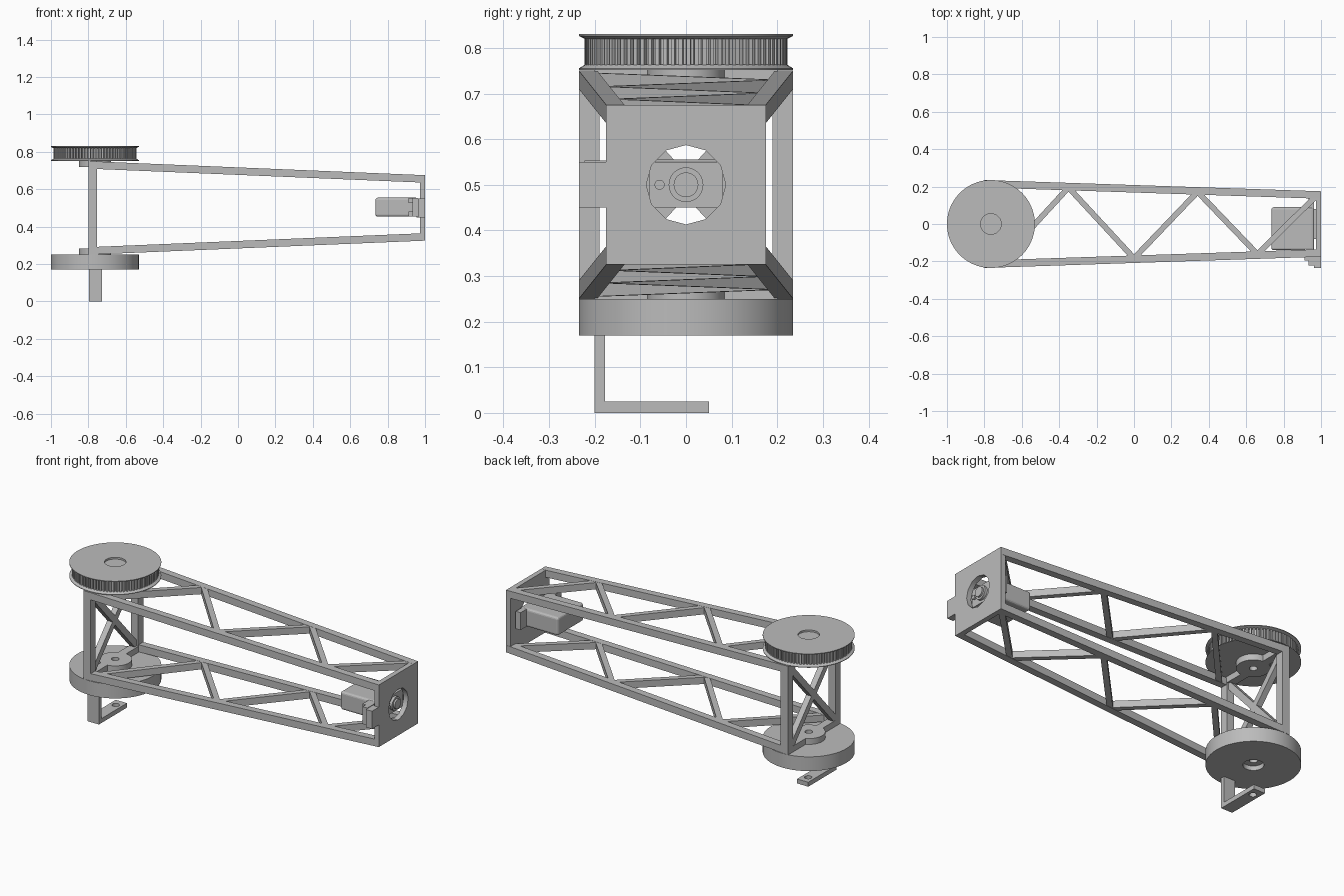
import bpy, bmesh, math
from mathutils import Vector, Matrix

cube = bpy.data.objects.get("Cube")
if cube:
    bpy.data.objects.remove(cube, do_unlink=True)

grey = bpy.data.materials.new("plain grey")
grey.use_nodes = True
grey.diffuse_color = (0.5, 0.5, 0.5, 1)
grey.node_tree.nodes["Principled BSDF"].inputs["Base Color"].default_value = grey.diffuse_color

AXIS_X, MID_Z = -0.765, 0.5


def finish(name, bm, smooth=False):
    bmesh.ops.recalc_face_normals(bm, faces=bm.faces)
    mesh = bpy.data.meshes.new(name)
    bm.to_mesh(mesh)
    bm.free()
    mesh.materials.append(grey)
    ob = bpy.data.objects.new(name, mesh)
    bpy.context.collection.objects.link(ob)
    bpy.ops.object.select_all(action='DESELECT')
    ob.select_set(True)
    bpy.context.view_layer.objects.active = ob
    if smooth:
        bpy.ops.object.shade_smooth_by_angle(angle=math.radians(30))
    return ob


def loft(name, start, end):
    """Solid between two matching outlines."""
    bm = bmesh.new()
    a = [bm.verts.new(p) for p in start]
    b = [bm.verts.new(p) for p in end]
    bm.faces.new(a)
    bm.faces.new(b)
    for i in range(len(a)):
        j = (i + 1) % len(a)
        bm.faces.new((a[i], a[j], b[j], b[i]))
    return finish(name, bm)


def box(name, x0, x1, y0, y1, z0, z1):
    quad = [(x0, y0), (x1, y0), (x1, y1), (x0, y1)]
    return loft(name, [(x, y, z0) for x, y in quad], [(x, y, z1) for x, y in quad])


def beam(name, p, q, side, depth):
    """Straight bar from p to q; side and depth are full-width vectors."""
    p, q = Vector(p), Vector(q)
    ring = [(side * a + depth * b) / 2 for a, b in ((-1, -1), (1, -1), (1, 1), (-1, 1))]
    return loft(name, [p + r for r in ring], [q + r for r in ring])


def lathe(name, profile, x=AXIS_X, segments=64):
    """Closed (radius, z) outline turned around a vertical axis."""
    bm = bmesh.new()
    rings = []
    for i in range(segments):
        t = math.tau * i / segments
        rings.append([bm.verts.new((x + r * math.cos(t), r * math.sin(t), z)) for r, z in profile])
    for i in range(segments):
        a, b = rings[i], rings[(i + 1) % segments]
        for j in range(len(profile)):
            k = (j + 1) % len(profile)
            bm.faces.new((a[j], b[j], b[k], a[k]))
    return finish(name, bm, True)


def cylinder(name, centre, radius, length, axis='Z', sides=32):
    bm = bmesh.new()
    bmesh.ops.create_cone(bm, cap_ends=True, segments=sides, radius1=radius,
                          radius2=radius, depth=length)
    turn = Matrix.Rotation(math.pi / 2, 4, 'Y') if axis == 'X' else Matrix()
    bm.transform(Matrix.Translation(centre) @ turn)
    return finish(name, bm, True)


def drill(ob, centre, radius, length, axis='Z', sides=32):
    cutter = cylinder("cutter", centre, radius, length, axis, sides)
    cutter.hide_render = True
    mod = ob.modifiers.new("hole", 'BOOLEAN')
    mod.operation, mod.solver, mod.object = 'DIFFERENCE', 'EXACT', cutter
    bpy.context.view_layer.objects.active = ob
    bpy.ops.object.modifier_apply(modifier=mod.name)
    bpy.data.objects.remove(cutter, do_unlink=True)


def bevel(ob, width, segments=3):
    mod = ob.modifiers.new("bevel", 'BEVEL')
    mod.width, mod.segments = width, segments


def half_width(x):
    return 0.235 + (0.175 - 0.235) * (x + 0.8) / 1.8


def half_height(x):
    return 0.25 + (0.175 - 0.25) * (x + 0.8) / 1.8


# Tapered rails and rear posts
T = 0.04
for sy, yn in ((-1, "right"), (1, "left")):
    for sz, zn in ((-1, "lower"), (1, "upper")):
        ends = []
        for x in (-0.8, 1.0):
            w, h = half_width(x), half_height(x)
            ends.append([(x, sy * (w - a * T), MID_Z + sz * (h - b * T))
                         for a, b in ((0, 0), (1, 0), (1, 1), (0, 1))])
        loft(f"{zn}_{yn}_rail", *ends)
    box(f"rear_{yn}_post", -0.8, -0.755, *sorted((sy * 0.19, sy * 0.235)), 0.252, 0.748)

# Zigzag bracing on the top and bottom of the arm
zig_x = [-0.72, -0.35, 0.0, 0.34, 0.66, 0.975]
for sz, zn in ((-1, "lower"), (1, "upper")):
    points = []
    for i, x in enumerate(zig_x):
        sy = -1 if i % 2 == 0 else 1
        points.append(Vector((x, sy * (half_width(x) - 0.025),
                              MID_Z + sz * (half_height(x) - T / 2))))
    for i in range(len(points) - 1):
        run = points[i + 1] - points[i]
        side = Vector((-run.y, run.x, 0)).normalized() * 0.03
        beam(f"{zn}_brace_{i + 1}", points[i], points[i + 1], side, Vector((0, 0, T - 0.002)))

# Crossed bracing between the rear posts
for s, n in ((-1, "falling"), (1, "rising")):
    p, q = Vector((-0.782, -0.205, MID_Z - s * 0.225)), Vector((-0.782, 0.205, MID_Z + s * 0.225))
    run = q - p
    beam(f"rear_{n}_cross_brace", p, q, Vector((0, -run.z, run.y)).normalized() * 0.035,
         Vector((0.033, 0, 0)))

# Crossbars with round bosses for the pivots
for n, z0, z1 in (("lower", 0.25, 0.283), ("upper", 0.718, 0.752)):
    bar = box(f"{n}_crossbar", -0.8, -0.755, -0.2, 0.2, z0, z1)
    drill(bar, (AXIS_X, 0, z0), 0.02, 0.2)
    lathe(f"{n}_pivot_boss", [(0.02, z0), (0.085, z0), (0.085, z1), (0.02, z1)], segments=40)

# Toothed pulley with two flanges and a stepped bore
lathe("pulley_body", [(0.02, 0.752), (0.235, 0.752), (0.235, 0.755), (0.22, 0.764), (0.21, 0.764),
                      (0.21, 0.819), (0.22, 0.819), (0.235, 0.826), (0.235, 0.83), (0.055, 0.83),
                      (0.055, 0.81), (0.035, 0.81), (0.035, 0.79), (0.02, 0.79)], segments=80)
TEETH = 80
outline = []
for i in range(TEETH):
    for f, r in ((0.0, 0.209), (0.08, 0.222), (0.58, 0.222), (0.66, 0.209)):
        t = math.tau * (i + f) / TEETH
        outline.append((AXIS_X + r * math.cos(t), r * math.sin(t)))
loft("pulley_teeth", [(x, y, 0.763) for x, y in outline], [(x, y, 0.82) for x, y in outline])

# Base disc with a recess underneath
lathe("base_disc", [(0.02, 0.25), (0.235, 0.25), (0.235, 0.17), (0.052, 0.17),
                    (0.052, 0.195), (0.02, 0.195)], segments=80)

# Bent bracket below the disc
bend = [(-0.2, 0), (0.05, 0), (0.05, 0.025), (-0.177, 0.025), (-0.177, 0.172), (-0.2, 0.172)]
bracket = loft("bent_bracket", [(-0.797, y, z) for y, z in bend], [(-0.727, y, z) for y, z in bend])
drill(bracket, (-0.762, 0, 0.01), 0.019, 0.1)

# End plate and its side tab
plate = box("end_plate", 0.972, 1.0, -0.175, 0.175, 0.325, 0.675)
drill(plate, (0.985, 0, MID_Z), 0.087, 0.1, 'X', 12)
drill(plate, (0.985, 0.12, MID_Z), 0.02, 0.1, 'X')
tab = box("side_tab", 0.962, 1.0, -0.235, -0.17, 0.45, 0.55)
drill(tab, (0.98, -0.2, MID_Z), 0.02, 0.1, 'X')

# Motor: case, mounting ears and output shaft
case = box("motor_case", 0.735, 0.962, -0.14, 0.09, 0.453, 0.555)
bevel(case, 0.012)
for n, y0, y1, hole in (("right", -0.222, -0.13, -0.2), ("left", 0.08, 0.142, 0.12)):
    ear = box(f"motor_{n}_ear", 0.932, 0.962, y0, y1, 0.455, 0.553)
    drill(ear, (0.947, hole, MID_Z), 0.02, 0.1, 'X')
for n, z0, z1 in (("lower", 0.455, 0.482), ("upper", 0.526, 0.553)):
    box(f"motor_{n}_lug", 0.912, 0.934, -0.195, -0.135, z0, z1)
box("motor_front_cover", 0.955, 0.972, -0.08, 0.08, 0.45, 0.55)
cylinder("motor_gear_boss", (0.975, 0, MID_Z), 0.038, 0.024, 'X')
cylinder("motor_shaft", (0.982, 0, MID_Z), 0.027, 0.03, 'X')
cylinder("motor_pin", (0.975, -0.058, MID_Z), 0.011, 0.016, 'X', 16)
